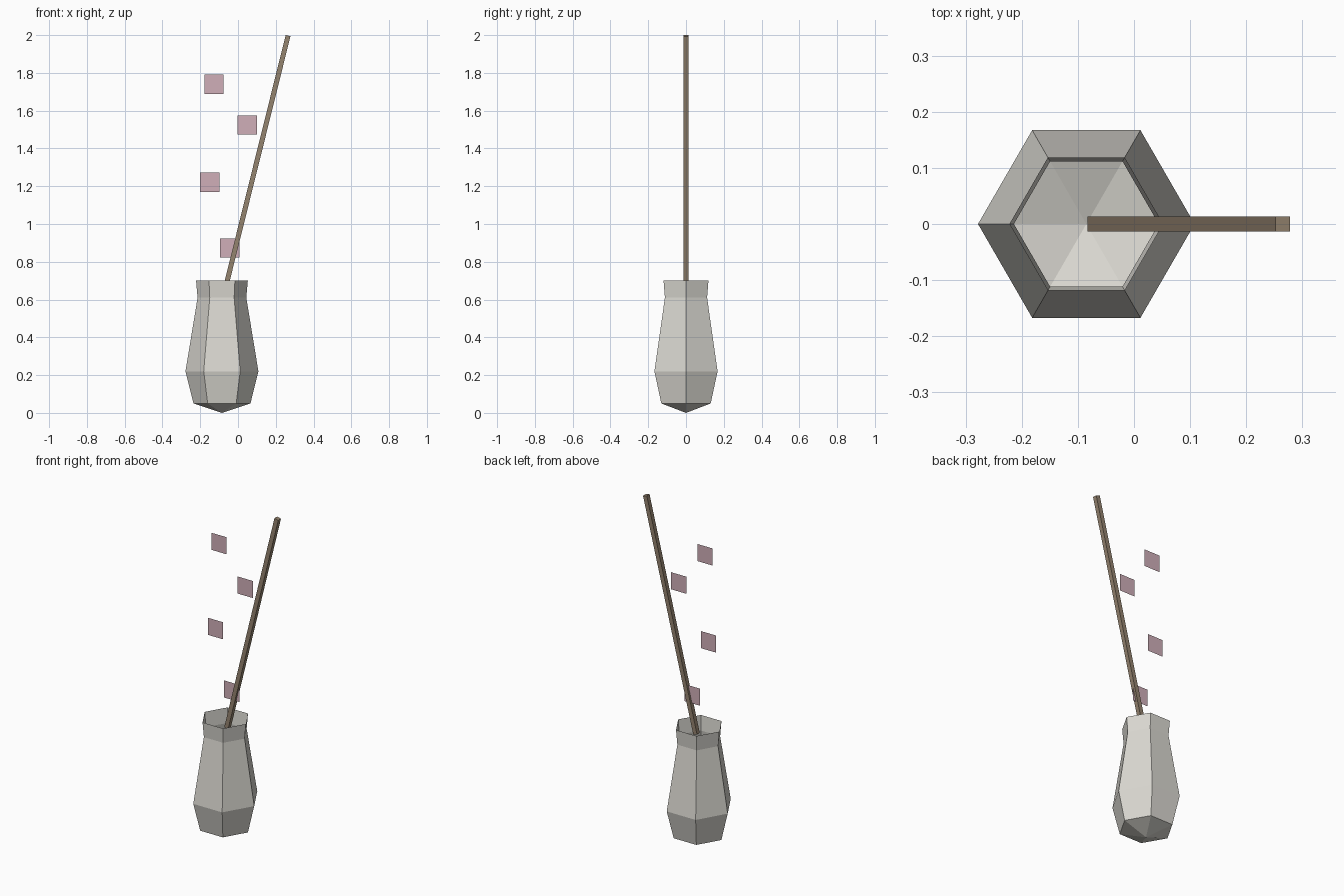
import bpy, bmesh, math
from mathutils import Vector, Matrix

if "Cube" in bpy.data.objects:
    bpy.data.objects.remove(bpy.data.objects["Cube"])


def material(name, srgb):
    lin = [((c / 255 + 0.055) / 1.055) ** 2.4 for c in srgb]
    m = bpy.data.materials.new(name)
    m.diffuse_color = (*lin, 1)
    m.use_nodes = True
    m.node_tree.nodes["Principled BSDF"].inputs["Base Color"].default_value = m.diffuse_color
    return m


def finish(name, bm, mat):
    me = bpy.data.meshes.new(name)
    bm.to_mesh(me)
    bm.free()
    me.materials.append(mat)
    ob = bpy.data.objects.new(name, me)
    bpy.context.collection.objects.link(ob)
    return ob


ceramic = material("pale grey ceramic", (218, 216, 209))
wood = material("brown wood", (148, 131, 111))
pink = material("dusty pink", (208, 175, 185))

# Vase: open six-sided shell with a pointed underside
VASE_X = -0.085
profile = [(0.151, 0.05), (0.193, 0.22), (0.129, 0.61), (0.137, 0.70)]  # radius, z
bm = bmesh.new()
rings = [[bm.verts.new((VASE_X + r * math.cos(math.tau * i / 6),
                        r * math.sin(math.tau * i / 6), z)) for i in range(6)]
         for r, z in profile]
tip = bm.verts.new((VASE_X, 0, 0))
for i in range(6):
    j = (i + 1) % 6
    bm.faces.new((tip, rings[0][j], rings[0][i]))
    for low, high in zip(rings, rings[1:]):
        bm.faces.new((low[i], low[j], high[j], high[i]))
finish("vase", bm, ceramic)

# Branch: thin square rod leaning out of the vase
start, end = Vector((-0.070, 0, 0.647)), Vector((0.265, 0, 1.997))
axis = end - start
lean = math.atan2(axis.x, axis.z)
bm = bmesh.new()
bmesh.ops.create_cube(bm, size=1, matrix=Matrix.Translation((start + end) / 2)
                      @ Matrix.Rotation(lean, 4, 'Y')
                      @ Matrix.Diagonal((0.026, 0.026, axis.length, 1)))
finish("branch", bm, wood)

# Petals: flat upright squares beside the branch
for n, (x, z) in enumerate([(-0.043, 0.873), (-0.15, 1.222), (0.048, 1.524), (-0.127, 1.741)], 1):
    bm = bmesh.new()
    bmesh.ops.create_grid(bm, x_segments=1, y_segments=1, size=0.0515,
                          matrix=Matrix.Translation((x, 0, z)) @ Matrix.Rotation(math.pi / 2, 4, 'X'))
    finish(f"petal_{n}", bm, pink)
